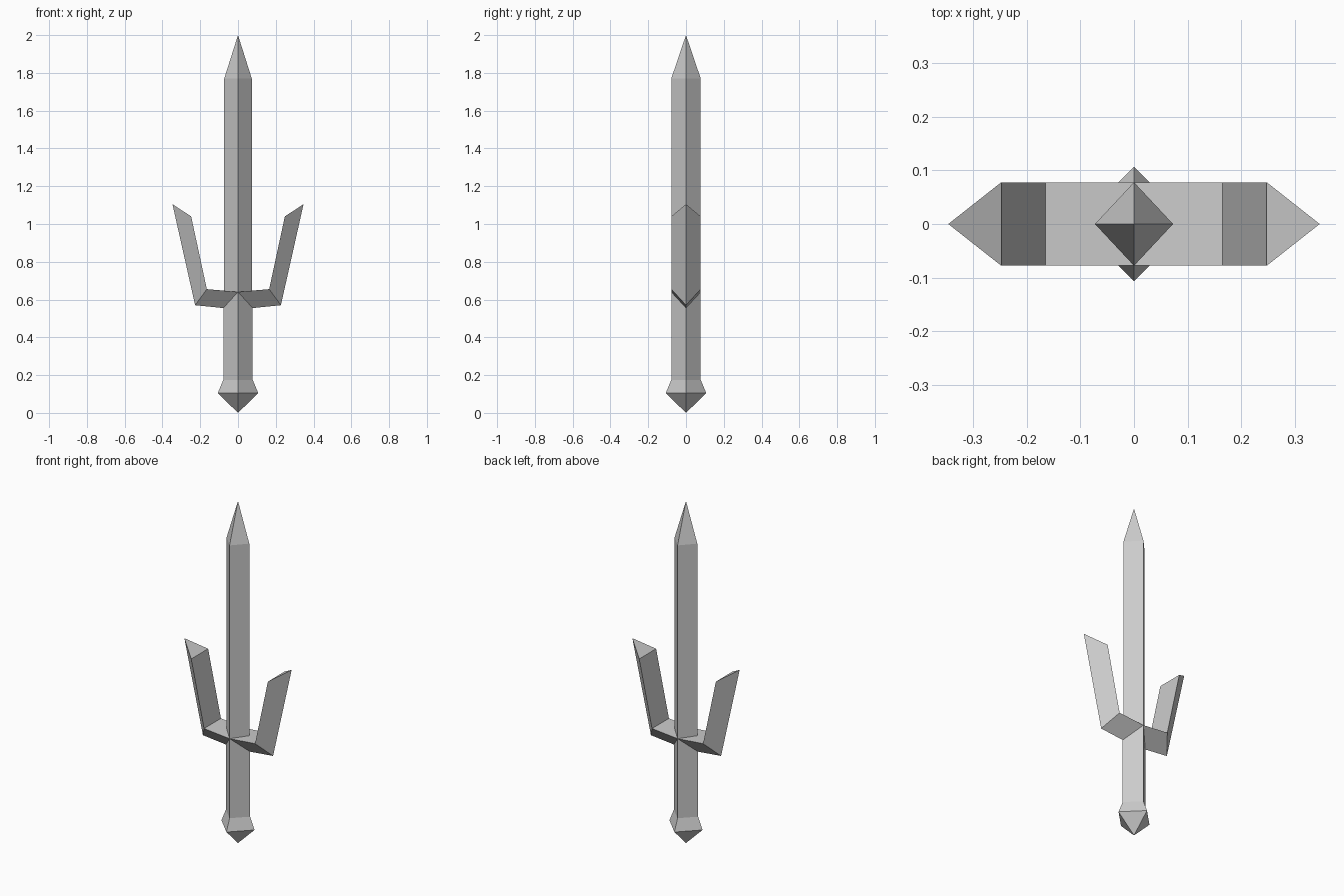
import bpy, bmesh

if "Cube" in bpy.data.objects:
    bpy.data.objects.remove(bpy.data.objects["Cube"])

W = 0.078    # half depth shared by grip, blade and prongs


def finish(name, bm):
    bmesh.ops.recalc_face_normals(bm, faces=bm.faces)
    mesh = bpy.data.meshes.new(name)
    bm.to_mesh(mesh)
    bm.free()
    obj = bpy.data.objects.new(name, mesh)
    bpy.context.collection.objects.link(obj)
    return obj


def bridge(bm, a, b):
    for i in range(len(a)):
        j = (i + 1) % len(a)
        bm.faces.new((a[i], a[j], b[j], b[i]))


def diamond_shaft(name, rings, tip_z, tip_at_end):
    """Four-sided shaft; each ring is (x radius, y radius, z at sides, z at front/back)."""
    bm = bmesh.new()
    loops = [[bm.verts.new(p) for p in
              ((rx, 0, zx), (0, ry, zy), (-rx, 0, zx), (0, -ry, zy))]
             for rx, ry, zx, zy in rings]
    for a, b in zip(loops, loops[1:]):
        bridge(bm, a, b)
    tip = bm.verts.new((0, 0, tip_z))
    end = loops[-1] if tip_at_end else loops[0]
    for i in range(4):
        bm.faces.new((end[i], end[(i + 1) % 4], tip))
    return finish(name, bm)


# Grip with flared pommel; its top is notched where the guard joins
diamond_shaft("grip", [(0.107, 0.107, 0.105, 0.105),
                       (W, W, 0.175, 0.175),
                       (W, W, 0.555, 0.64)], 0.0, False)

# Blade with pointed tip
diamond_shaft("blade", [(0.073, W, 0.647, 0.64),
                        (0.073, W, 1.77, 1.77)], 2.0, True)

# Guard arm and upturned prong: triangular section, mirrored to the left
bm = bmesh.new()
sections = [((0, 0.64), (W, 0.555)),
            ((0.165, 0.655), (0.227, 0.57)),
            ((0.248, 1.04), (0.347, 1.105))]
root, elbow, end = [[bm.verts.new((xi, -W, zi)), bm.verts.new((xi, W, zi)),
                     bm.verts.new((xo, 0, zo))]
                    for (xi, zi), (xo, zo) in sections]
bridge(bm, elbow, end)
bm.faces.new(end)
for k in (0, 1):
    bm.faces.new((root[k], elbow[k], elbow[2], root[2]))
# Top of the arm is cut around the blade
notch = bm.verts.new((0.073, 0, 0.647))
bm.faces.new((root[0], elbow[0], notch))
bm.faces.new((elbow[0], elbow[1], notch))
bm.faces.new((elbow[1], root[1], notch))
guard = finish("guard_prongs", bm)
guard.modifiers.new("Mirror", 'MIRROR').use_axis = (True, False, False)
